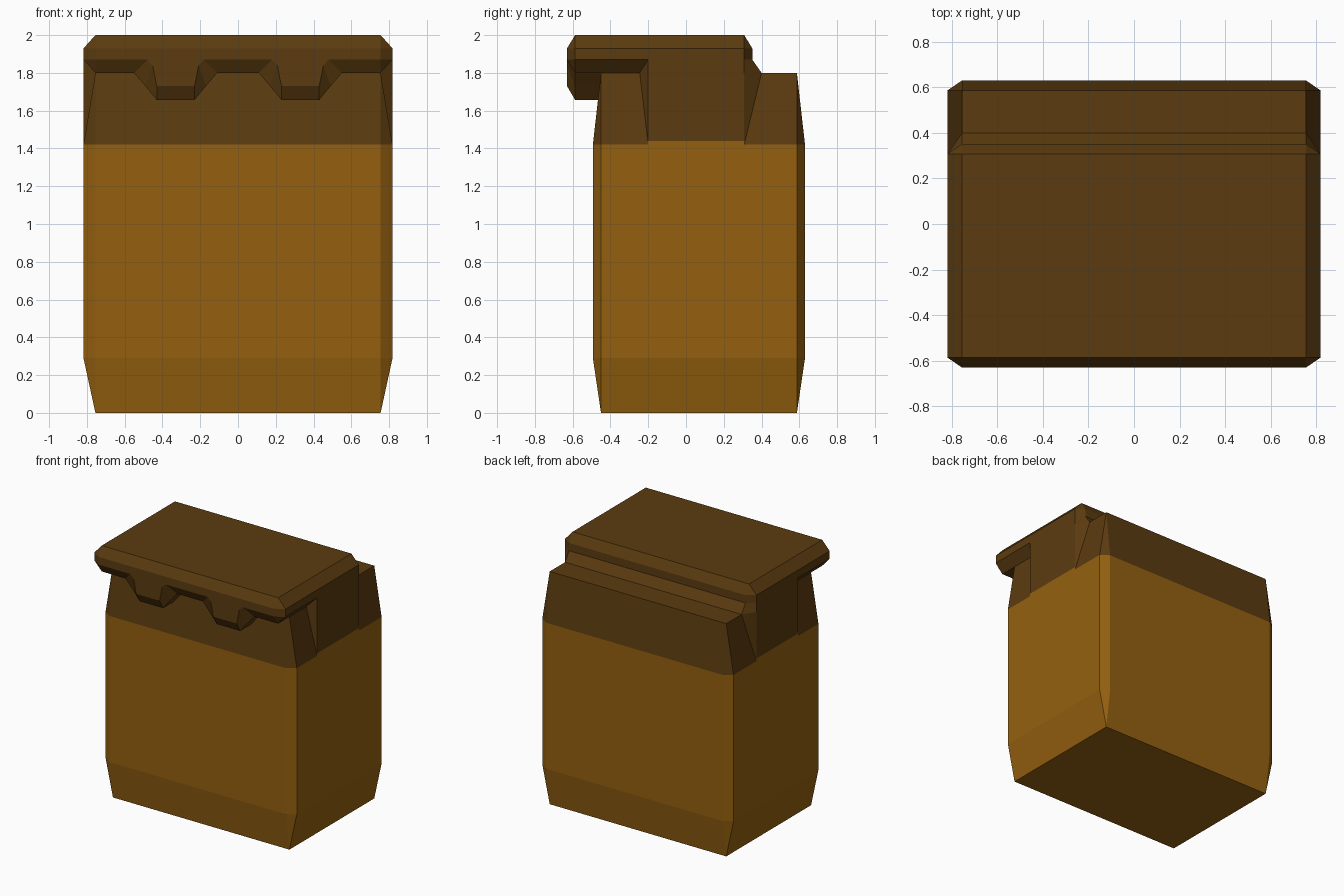
import bpy, bmesh

if "Cube" in bpy.data.objects:
    bpy.data.objects.remove(bpy.data.objects["Cube"])


def material(name, rgb):
    m = bpy.data.materials.new(name)
    m.diffuse_color = (*rgb, 1)
    m.use_nodes = True
    m.node_tree.nodes["Principled BSDF"].inputs["Base Color"].default_value = m.diffuse_color
    return m


AMBER = material("amber", (0.30, 0.118, 0.005))
BROWN = material("dark_brown", (0.105, 0.044, 0.005))


def loft(name, rings, split=None):
    """Bridge equal rings of points; faces centred below height split are amber."""
    bm = bmesh.new()
    loops = [[bm.verts.new(p) for p in ring] for ring in rings]
    n = len(loops[0])
    for a, b in zip(loops, loops[1:]):
        for i in range(n):
            j = (i + 1) % n
            bm.faces.new((a[i], a[j], b[j], b[i]))
    bm.faces.new(loops[0][::-1])
    bm.faces.new(loops[-1])
    bmesh.ops.remove_doubles(bm, verts=bm.verts[:], dist=0.0005)
    bmesh.ops.recalc_face_normals(bm, faces=bm.faces[:])
    for f in bm.faces:
        below = split is not None and f.calc_center_median().z < split
        f.material_index = 1 if below else 0
    me = bpy.data.meshes.new(name)
    bm.to_mesh(me)
    bm.free()
    me.materials.append(BROWN)
    me.materials.append(AMBER)
    ob = bpy.data.objects.new(name, me)
    bpy.context.collection.objects.link(ob)
    return ob


def section(z, y0, y1, wide):
    """Box outline; a wide one bulges outwards to a chamfered octagon."""
    x = 0.755
    dx, dy = (0.063, 0.043) if wide else (0, 0)
    right = [(x, y0 - dy), (x + dx, y0), (x + dx, y1), (x, y1 + dy)]
    return [(px, py, z) for px, py in right] + [(-px, py, z) for px, py in right[::-1]]


# Main body: chamfered box tapering to plain rectangles at both ends
loft("body", [section(z, -0.45, 0.587, w) for z, w in
              ((0, False), (0.29, True), (1.42, True), (1.8, False))], split=1.42)


# Neck: full-width block that carries the sides straight up into the lid
def neck_ring(z, back):
    right = [(0.755, -0.245), (0.818, -0.2), (0.818, 0.308), (0.755, back)]
    return [(x, y, z) for x, y in right] + [(-x, y, z) for x, y in right[::-1]]


loft("neck", [neck_ring(1.42, 0.4), neck_ring(1.44, 0.4), neck_ring(1.8, 0.4),
              neck_ring(1.87, 0.351)], split=1.435)

# Lid: chamfered slab overhanging the front
loft("lid", [section(z, -0.587, 0.308, w) for z, w in
             ((1.8, False), (1.87, True), (1.93, True), (2.0, False))])


# Two tabs hanging from the front edge of the lid
def tab_ring(cx, y, half):
    return [(cx + w, y, z) for w, z in half] + [(cx - w, y, z) for w, z in half[::-1]]


front = [(0.15, 1.87), (0.122, 1.84), (0.1, 1.73)]
back = [(0.22, 1.8), (0.16, 1.73), (0.1, 1.657)]
for side, cx in (("left", -0.33), ("right", 0.33)):
    loft("lid_tab_" + side, [tab_ring(cx, -0.63, front), tab_ring(cx, -0.587, back),
                             tab_ring(cx, -0.44, back)])
